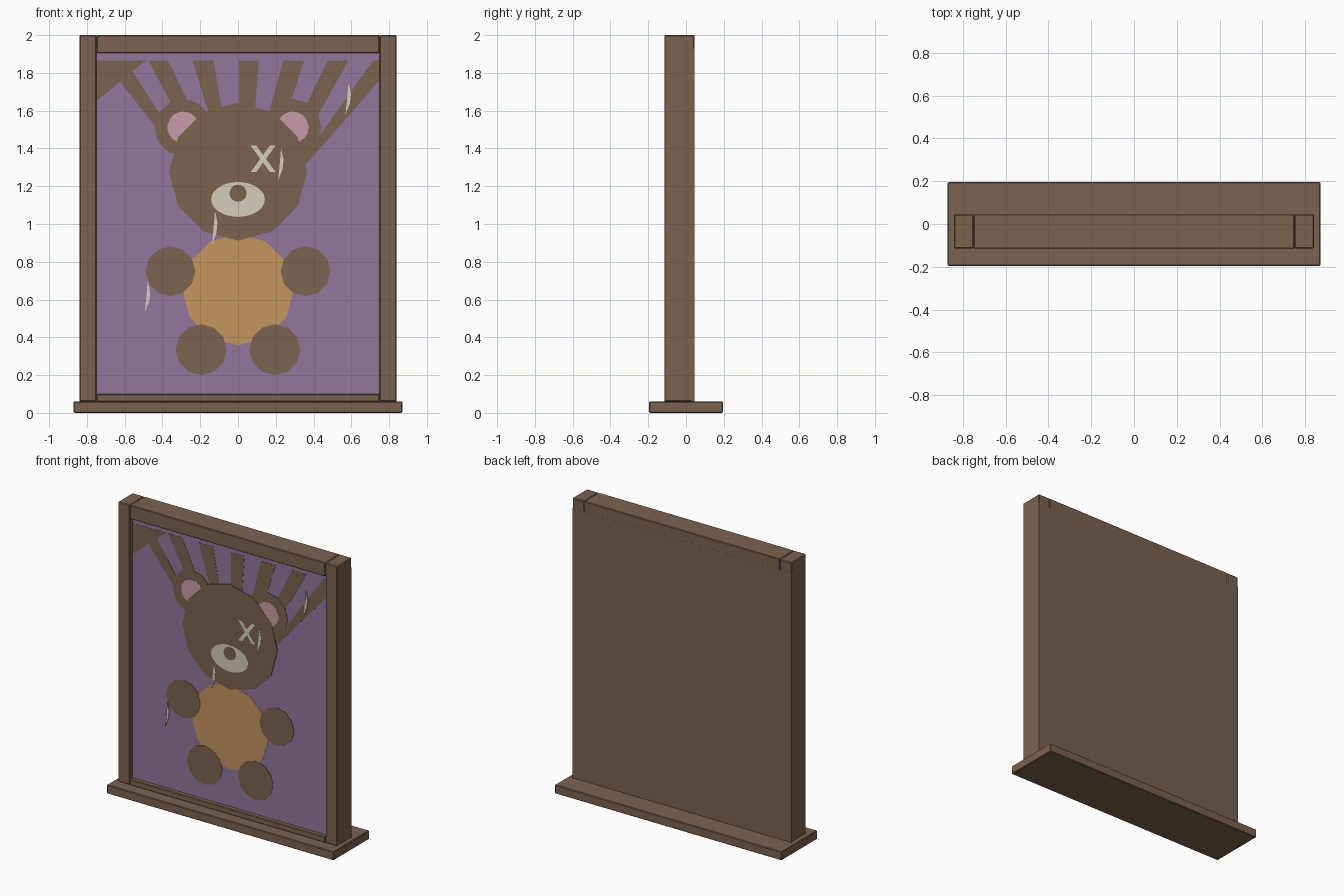
import bpy, bmesh, math

cube = bpy.data.objects.get("Cube")
if cube:
    bpy.data.objects.remove(cube, do_unlink=True)


def material(name, rgb):
    # sRGB bytes to linear values
    lin = [((c / 255 + 0.055) / 1.055) ** 2.4 for c in rgb]
    m = bpy.data.materials.new(name)
    m.use_nodes = True
    m.diffuse_color = (*lin, 1)
    m.node_tree.nodes["Principled BSDF"].inputs["Base Color"].default_value = (*lin, 1)
    return m


brown = material("brown_wood", (124, 99, 78))
purple = material("purple_paint", (146, 118, 157))
tan = material("tan_paint", (196, 150, 91))
pink = material("pink_paint", (200, 158, 168))
cream = material("cream_paint", (211, 205, 186))

PANEL_Y = -0.085   # front of the painted panel
LAYER = 0.0014     # thickness of one layer of paint plates


def finish(name, bm, mat):
    bmesh.ops.recalc_face_normals(bm, faces=bm.faces)
    mesh = bpy.data.meshes.new(name)
    bm.to_mesh(mesh)
    bm.free()
    mesh.materials.append(mat)
    ob = bpy.data.objects.new(name, mesh)
    bpy.context.collection.objects.link(ob)
    return ob


def box(name, x, y, z, mat, bevel=0.0):
    bm = bmesh.new()
    bmesh.ops.create_cube(bm, size=1)
    for v in bm.verts:
        for i, (lo, hi) in enumerate((x, y, z)):
            v.co[i] = lo if v.co[i] < 0 else hi
    ob = finish(name, bm, mat)
    if bevel:
        mod = ob.modifiers.new("Bevel", "BEVEL")
        mod.width, mod.segments = bevel, 1
    return ob


def plate(name, points, layer, mat):
    # flat outline in x, z, raised off the panel
    bm = bmesh.new()
    face = bm.faces.new([bm.verts.new((x, PANEL_Y, z)) for x, z in points])
    side = bmesh.ops.extrude_face_region(bm, geom=[face])["geom"]
    for v in side:
        if isinstance(v, bmesh.types.BMVert):
            v.co.y -= LAYER * layer
    return finish(name, bm, mat)


def disc(name, x, z, rx, rz, layer, mat, sides=12):
    turn = 2 * math.pi / sides
    plate(name, [(x + rx * math.cos(i * turn), z + rz * math.sin(i * turn))
                 for i in range(sides)], layer, mat)


# Frame
box("base", (-0.87, 0.87), (-0.195, 0.195), (0, 0.06), brown, 0.004)
for side, s in (("right", -1), ("left", 1)):
    box(side + "_post", sorted((s * 0.75, s * 0.84)), (-0.115, 0.045), (0.06, 2), brown, 0.005)
box("top_rail", (-0.749, 0.749), (-0.115, 0.045), (1.905, 2), brown, 0.004)
box("bottom_rail", (-0.749, 0.749), (-0.115, 0.04), (0.06, 0.1), brown, 0.004)
box("painted_panel", (-0.75, 0.75), (PANEL_Y, 0.03), (0.08, 1.92), purple)
box("back_panel", (-0.84, 0.84), (0.03, 0.0455), (0.06, 1.93), brown)

# Rays fanning out behind the head
TOP = 1.865
rays = [
    [(-0.75, TOP), (-0.49, TOP), (-0.75, 1.65)],
    [(-0.63, 1.76), (-0.56, 1.81), (-0.415, 1.585), (-0.34, 1.55), (-0.44, 1.52)],
    [(-0.475, TOP), (-0.37, TOP), (-0.27, 1.66), (-0.355, 1.64)],
    [(-0.24, TOP), (-0.13, TOP), (-0.085, 1.6), (-0.16, 1.6)],
    [(0.005, TOP), (0.11, TOP), (0.09, 1.6), (0.005, 1.6)],
    [(0.24, TOP), (0.35, TOP), (0.28, 1.65), (0.16, 1.58)],
    [(0.475, TOP), (0.585, TOP), (0.425, 1.58), (0.36, 1.63)],
    [(0.715, TOP), (0.75, TOP), (0.75, 1.76), (0.35, 1.305), (0.33, 1.4), (0.43, 1.465)],
]
for i, pts in enumerate(rays):
    plate(f"ray_{i + 1}", pts, 1, brown)

# Painted bear
disc("belly", 0, 0.652, 0.295, 0.295, 1, tan)
for side, s in (("right", -1), ("left", 1)):
    disc(side + "_arm", s * 0.358, 0.75, 0.132, 0.132, 2, brown)
    disc(side + "_leg", s * 0.195, 0.335, 0.135, 0.135, 2, brown)
    disc(side + "_ear", s * 0.29, 1.51, 0.152, 0.152, 2, brown)
    disc(side + "_inner_ear", s * 0.29, 1.512, 0.083, 0.083, 3, pink, 32)
disc("head", 0, 1.277, 0.365, 0.365, 4, brown)
disc("muzzle", 0, 1.13, 0.142, 0.092, 5, cream, 40)
disc("nose", 0, 1.163, 0.045, 0.045, 6, brown, 24)

# Crossed eye
for i, s in enumerate((-1, 1)):
    plate(f"eye_stroke_{i + 1}", [(0.133 + s * dx, 1.345 + dz) for dx, dz in
          ((-0.066, -0.07), (-0.036, -0.07), (0.066, 0.07), (0.036, 0.07))], 5 + i * 0.2, cream)

# Paint drips: top x, top z, length
drips = [("eye", 0.228, 1.4, 0.17), ("muzzle", -0.122, 1.07, 0.18),
         ("ray", 0.585, 1.75, 0.17), ("arm", -0.478, 0.7, 0.17)]
for name, x, z, length in drips:
    plate(name + "_drip", [(x, z), (x + 0.013, z - 0.35 * length), (x + 0.008, z - 0.65 * length),
          (x - 0.016, z - length), (x - 0.008, z - 0.55 * length)], 5, cream)
